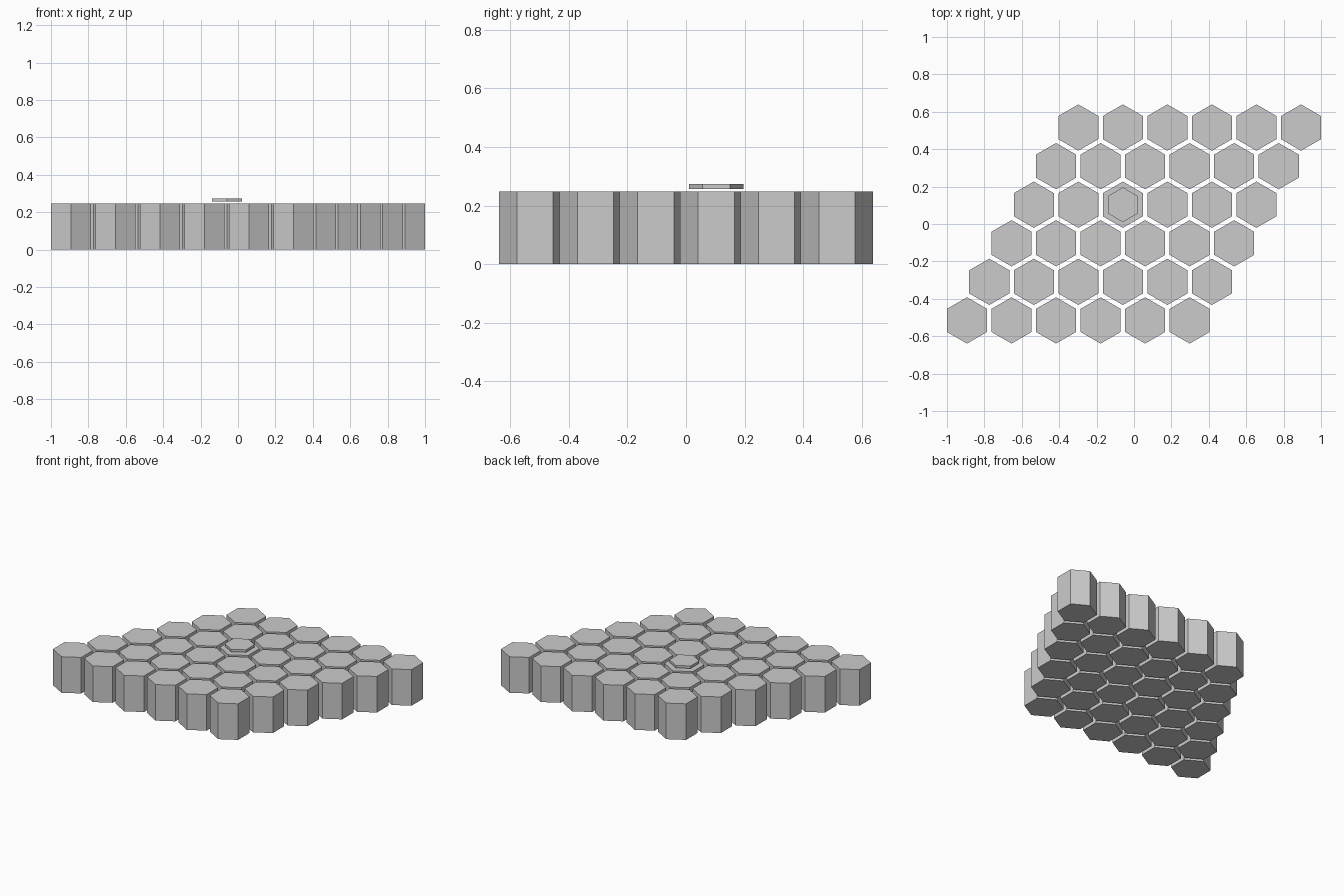
import bpy, math

if "Cube" in bpy.data.objects:
    bpy.data.objects.remove(bpy.data.objects["Cube"])

N = 6                        # tiles per side
PITCH = 2 / 8.4              # spacing between tile centres
ROW = PITCH * math.sqrt(3) / 2
R = 0.9 * PITCH / math.sqrt(3)
HEIGHT = 2 * R


def hex_prism(name, x, y, radius, z0, z1):
    """Pointy-top hexagonal prism between two heights."""
    ring = [(radius * math.cos(math.radians(30 + 60 * i)),
             radius * math.sin(math.radians(30 + 60 * i))) for i in range(6)]
    verts = [(a, b, z) for z in (0, z1 - z0) for a, b in ring]
    faces = [tuple(range(5, -1, -1)), tuple(range(6, 12))]
    faces += [(i, (i + 1) % 6, (i + 1) % 6 + 6, i + 6) for i in range(6)]
    mesh = bpy.data.meshes.new(name)
    mesh.from_pydata(verts, [], faces)
    obj = bpy.data.objects.new(name, mesh)
    obj.location = (x, y, z0)
    bpy.context.collection.objects.link(obj)
    return obj


def tile_centre(col, row):
    c, r = col - (N - 1) / 2, row - (N - 1) / 2
    return PITCH * (c + r / 2), ROW * r


# Board of hexagonal tiles, each row shifted by half a tile
for row in range(N):
    for col in range(N):
        hex_prism(f"tile_{row}_{col}", *tile_centre(col, row), R, 0, HEIGHT)

# Thin marker floating just above one tile
hex_prism("tile_marker", *tile_centre(2, 3), 0.75 * R, 0.256, 0.273)
